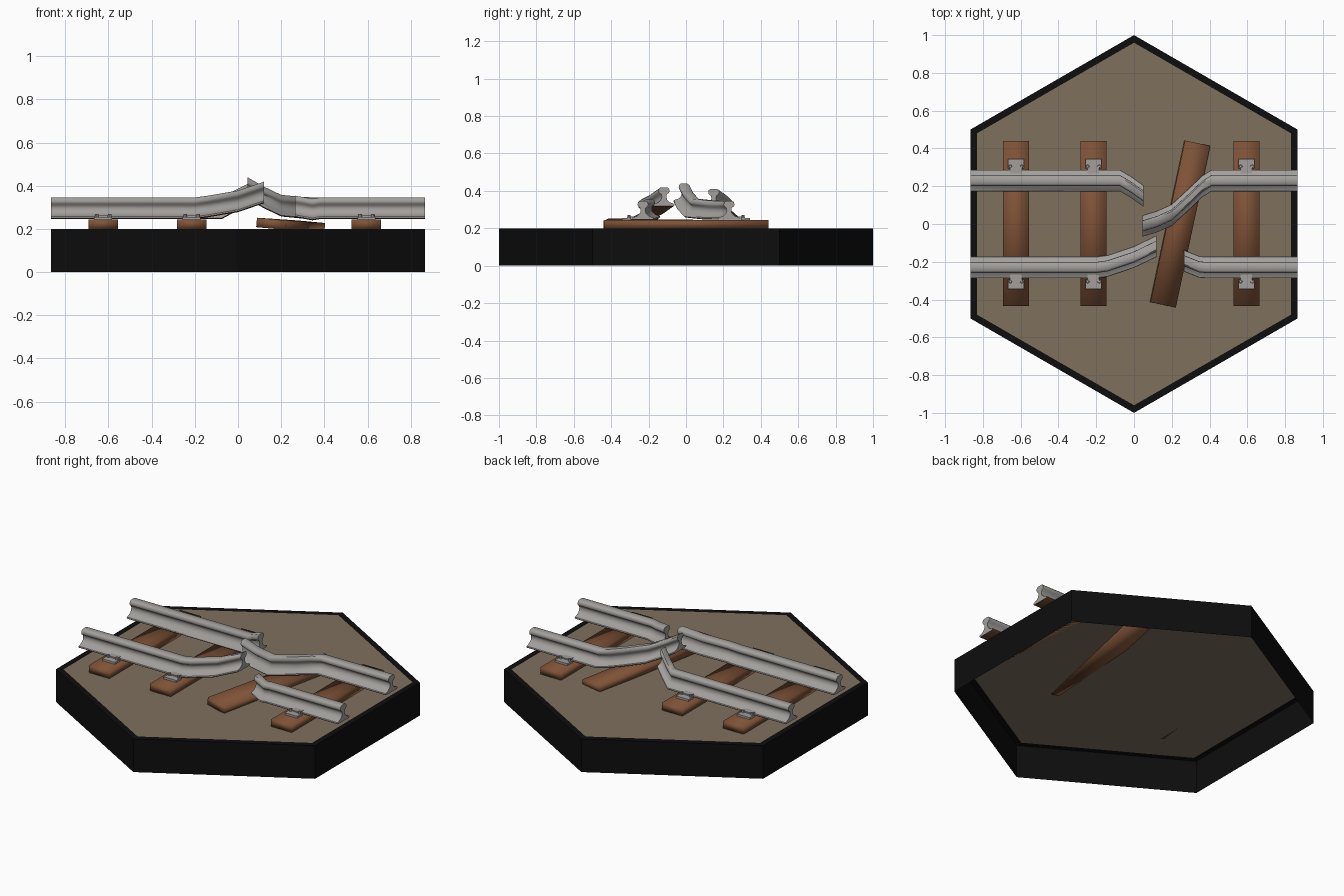
import bpy, bmesh, math
from mathutils import Matrix

if "Cube" in bpy.data.objects:
    bpy.data.objects.remove(bpy.data.objects["Cube"])


def material(name, rgb):
    m = bpy.data.materials.new(name)
    m.diffuse_color = (*rgb, 1)
    m.use_nodes = True
    m.node_tree.nodes["Principled BSDF"].inputs["Base Color"].default_value = m.diffuse_color
    return m


BLACK = material("black_rim", (0.004, 0.004, 0.004))
EARTH = material("dry_earth", (0.21, 0.16, 0.11))
WOOD = material("brown_wood", (0.21, 0.085, 0.038))
STEEL = material("grey_steel", (0.36, 0.345, 0.33))
RUST = material("rusty_underside", (0.17, 0.075, 0.035))


def finish(bm, name, mats, smooth=None):
    me = bpy.data.meshes.new(name)
    bm.to_mesh(me)
    bm.free()
    for m in mats:
        me.materials.append(m)
    ob = bpy.data.objects.new(name, me)
    bpy.context.collection.objects.link(ob)
    if smooth:
        bpy.ops.object.select_all(action='DESELECT')
        ob.select_set(True)
        bpy.context.view_layer.objects.active = ob
        bpy.ops.object.shade_smooth_by_angle(angle=math.radians(smooth))
    return ob


def add_box(bm, centre, size):
    bmesh.ops.create_cube(bm, size=1, matrix=Matrix.Translation(centre) @ Matrix.Diagonal((*size, 1)))


# Hexagonal base, open underneath: walls, black rim and earth top
def hex_base():
    bm = bmesh.new()

    def ring(r, z):
        return [bm.verts.new((r * math.cos(a), r * math.sin(a), z))
                for a in (math.radians(90 + 60 * k) for k in range(6))]

    low, top, inner = ring(1, 0), ring(1, 0.2), ring(0.96, 0.2)
    for a, b in ((low, top), (top, inner)):
        for i in range(6):
            j = (i + 1) % 6
            bm.faces.new((a[i], a[j], b[j], b[i]))
    bm.faces.new(inner).material_index = 1
    finish(bm, "hex_base", [BLACK, EARTH])


# Wooden sleepers
def sleeper(name, loc, rot=(0, 0, 0)):
    bm = bmesh.new()
    add_box(bm, (0, 0, 0), (0.137, 0.875, 0.044))
    for f in bm.faces:
        f.smooth = True
    ob = finish(bm, name, [WOOD])
    ob.location, ob.rotation_euler = loc, rot


# Rail: half profile (y, z), mirrored, lofted through (x, y, z) stations
HALF = [(0.052, 0), (0.057, 0.005), (0.055, 0.011), (0.03, 0.02), (0.016, 0.034),
        (0.012, 0.05), (0.015, 0.063), (0.026, 0.071), (0.029, 0.08), (0.027, 0.092), (0.018, 0.1)]
PROFILE = HALF + [(-y, z) for y, z in reversed(HALF)]


def rail(name, stations):
    bm = bmesh.new()
    rings = [[bm.verts.new((x, y + py, 0.246 + z + pz)) for py, pz in PROFILE]
             for x, y, z in stations]
    n, h = len(PROFILE), len(HALF)
    for a, b in zip(rings, rings[1:]):
        for i in range(n):
            j = (i + 1) % n
            f = bm.faces.new((a[i], a[j], b[j], b[i]))
            if i in (0, n - 2, n - 1):      # bottom of the foot
                f.material_index = 1
    bm.faces.new(rings[0])
    bm.faces.new(rings[-1])
    bmesh.ops.recalc_face_normals(bm, faces=bm.faces)
    finish(bm, name, [STEEL, RUST], 45)


# Clip plate with two bolts, on the outer side of a rail
def clip(name, x, side):
    bm = bmesh.new()
    add_box(bm, (x, side * 0.318, 0.25), (0.084, 0.05, 0.012))
    add_box(bm, (x, side * 0.285, 0.255), (0.062, 0.035, 0.016))
    for dx in (-0.03, 0.03):
        bmesh.ops.create_cone(bm, cap_ends=True, segments=8, radius1=0.01, radius2=0.008, depth=0.024,
                              matrix=Matrix.Translation((x + dx, side * 0.305, 0.258)))
    finish(bm, name, [STEEL])


hex_base()

for k, x in enumerate((-0.625, -0.215, 0.595)):
    sleeper(f"sleeper_{k + 1}", (x, 0.003, 0.222))
    for side, label in ((1, "back"), (-1, "front")):
        clip(f"rail_clip_{label}_{k + 1}", x, side)
sleeper("loose_sleeper", (0.244, 0, 0.218), (-0.014, 0.09, math.radians(-12.1)))

END, Y = 0.866, 0.23
rail("back_left_rail", [(-END, Y, 0), (-0.075, Y, 0), (-0.02, 0.198, 0.03), (0.05, 0.148, 0.065)])
rail("back_right_rail", [(0.045, -0.01, 0.093), (0.12, 0.012, 0.05), (0.2, 0.048, 0.012),
                         (0.3, 0.14, 0.002), (0.36, 0.198, 0), (0.41, Y, 0), (END, Y, 0)])
rail("front_left_rail", [(-END, -Y, 0), (-0.2, -Y, 0), (-0.14, -0.222, 0.008), (0, -0.175, 0.032), (0.12, -0.117, 0.073)])
rail("front_right_rail", [(0.265, -0.195, 0.008), (0.345, -0.227, -0.006), (0.38, -Y, 0), (END, -Y, 0)])
